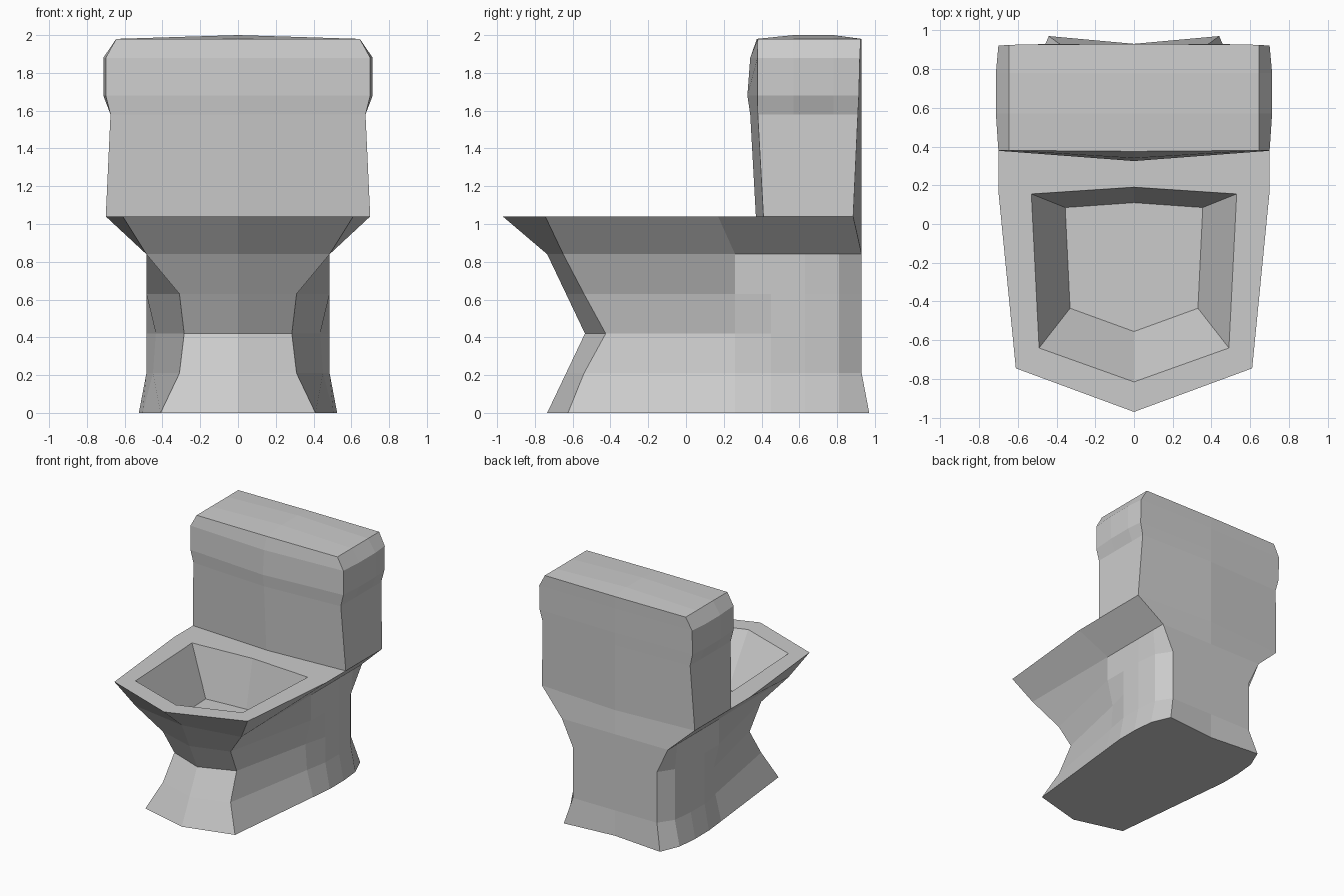
import bpy
import bmesh

default_cube = bpy.data.objects.get("Cube")
if default_cube:
    bpy.data.objects.remove(default_cube, do_unlink=True)

# Single glazed ceramic colour
ceramic = bpy.data.materials.new("ceramic_grey")
ceramic.use_nodes = True
colour = (0.6, 0.6, 0.6, 1)
ceramic.diffuse_color = colour
ceramic.node_tree.nodes["Principled BSDF"].inputs["Base Color"].default_value = colour


def add_ring(bm, points, z):
    return [bm.verts.new((x, y, z)) for x, y in points]


def bridge(bm, lower, upper):
    """Join two open half rings with a strip of quads."""
    for i in range(len(lower) - 1):
        bm.faces.new((lower[i], lower[i + 1], upper[i + 1], upper[i]))


def loft(bm, rings):
    for lower, upper in zip(rings, rings[1:]):
        bridge(bm, lower, upper)


def finish(bm, name):
    """Mirror the half shell across the centre plane and make the object."""
    geom = bm.verts[:] + bm.edges[:] + bm.faces[:]
    bmesh.ops.mirror(bm, geom=geom, axis='X', merge_dist=0.001)
    bmesh.ops.remove_doubles(bm, verts=bm.verts[:], dist=0.0005)
    bmesh.ops.recalc_face_normals(bm, faces=bm.faces[:])
    mesh = bpy.data.meshes.new(name)
    bm.to_mesh(mesh)
    bm.free()
    mesh.materials.append(ceramic)
    obj = bpy.data.objects.new(name, mesh)
    bpy.context.collection.objects.link(obj)
    return obj


def pedestal_section(nose, corner, knee, side, back):
    """Half outline from the front point round to the back centre."""
    shoulder = 0.8 * side + 0.2 * back[0]
    return [(0, nose), corner, knee, (side, 0.45), (side, 0.63),
            (shoulder, 0.81), back, (0, 0.93)]


# Pedestal and bowl: waisted foot flaring out to the rim
pedestal_levels = [
    (0.00, -0.735, (0.41, -0.625), (0.505, 0.26), 0.525, (0.44, 0.97)),
    (0.21, -0.635, (0.31, -0.54), (0.45, 0.26), 0.485, (0.385, 0.93)),
    (0.42, -0.535, (0.285, -0.425), (0.435, 0.26), 0.485, (0.385, 0.93)),
    (0.63, -0.635, (0.31, -0.54), (0.485, 0.26), 0.485, (0.385, 0.93)),
    (0.84, -0.735, (0.485, -0.65), (0.485, 0.26), 0.485, (0.485, 0.93)),
    (1.04, -0.97, (0.61, -0.745), (0.70, 0.17), 0.70, (0.70, 0.885)),
]
bm = bmesh.new()
rings = [add_ring(bm, pedestal_section(*level[1:]), level[0])
         for level in pedestal_levels]
loft(bm, rings)
bm.faces.new(rings[0])

# Sunken basin with a sloping wall
opening = add_ring(bm, [(0, -0.815), (0.49, -0.64), (0.53, 0.155), (0, 0.19)], 1.04)
floor = add_ring(bm, [(0, -0.555), (0.33, -0.435), (0.355, 0.085), (0, 0.11)], 0.65)
bridge(bm, floor, opening)
bm.faces.new(floor)

# Flat rim around the opening and the shelf behind it
rim = rings[-1]
bridge(bm, rim[:3], opening[:3])
bm.faces.new(rim[2:] + [opening[3], opening[2]])
finish(bm, "pedestal_bowl")


def tank_section(width, bulge, middle, corner, back):
    """Half outline with a bowed front and slightly bowed side."""
    return [(0, middle), (width, corner), (width + bulge, 0.57),
            (width + bulge, 0.78), (width, back), (0, 0.93)]


# Water tank with a wider lid band and chamfered top
tank_levels = [
    (1.04, 0.70, 0, 0.37, 0.41, 0.885),
    (1.58, 0.675, 0, 0.34, 0.38, 0.91),
    (1.68, 0.70, 0.013, 0.325, 0.378, 0.915),
    (1.88, 0.70, 0.013, 0.34, 0.378, 0.92),
    (1.98, 0.645, 0, 0.375, 0.38, 0.925),
]
bm = bmesh.new()
rings = [add_ring(bm, tank_section(*level[1:]), level[0])
         for level in tank_levels]
loft(bm, rings)
bm.faces.new(rings[0])

# Slightly crowned lid top
top = rings[-1]
crown = add_ring(bm, [(0, 0.57), (0, 0.78)], 2.0)
bridge(bm, top[:2], [crown[0], top[2]])
bridge(bm, top[2:4], crown)
bridge(bm, top[4:], [top[3], crown[1]])
finish(bm, "water_tank")
